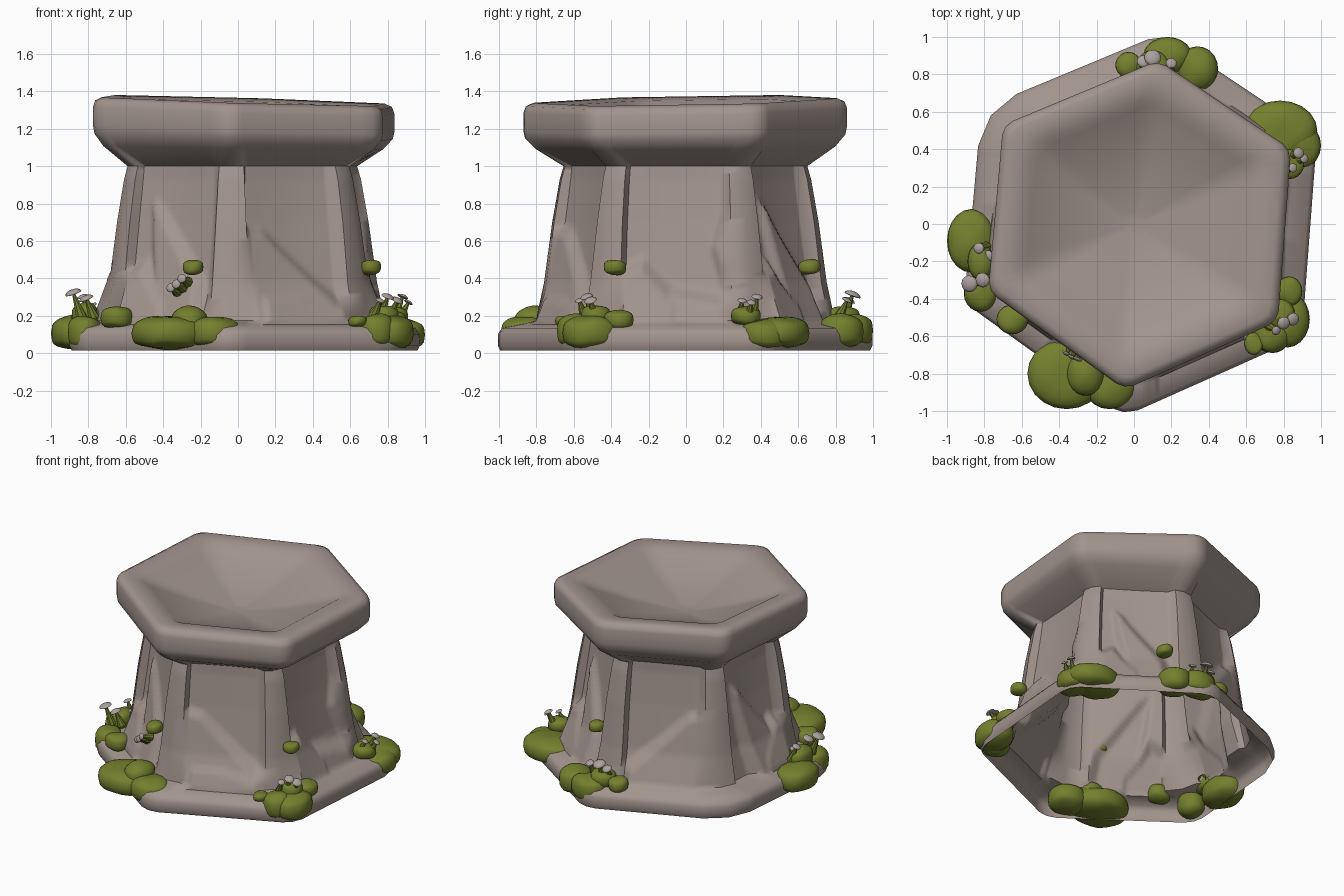
import bpy, bmesh, math
from mathutils import Vector, Matrix

cube = bpy.data.objects.get("Cube")
if cube:
    bpy.data.objects.remove(cube)


def material(name, rgb):
    m = bpy.data.materials.new(name)
    m.use_nodes = True
    m.diffuse_color = (*rgb, 1)
    m.node_tree.nodes["Principled BSDF"].inputs["Base Color"].default_value = (*rgb, 1)
    return m


STONE = material("warm grey stone", (0.36, 0.297, 0.268))
MOSS = material("moss green", (0.175, 0.215, 0.027))
CAP = material("pale mushroom", (0.41, 0.355, 0.345))


def finish(name, bm, mat, angle=40):
    bmesh.ops.recalc_face_normals(bm, faces=bm.faces)
    me = bpy.data.meshes.new(name)
    bm.to_mesh(me)
    bm.free()
    me.materials.append(mat)
    ob = bpy.data.objects.new(name, me)
    bpy.context.collection.objects.link(ob)
    bpy.ops.object.select_all(action="DESELECT")
    ob.select_set(True)
    bpy.context.view_layer.objects.active = ob
    bpy.ops.object.shade_smooth_by_angle(angle=math.radians(angle))


# Irregular hexagon shared by every level: front corner first, counter-clockwise
HEX = [Vector(p) for p in ((-.05, -.885), (.77, -.52), (.84, .4),
                           (.13, .875), (-.7, .53), (-.78, -.36))]

# Broken rock slabs standing out of the recessed faces: outline (along, height)
BIG = [(.1, .7), (.3, .66), (.85, .27), (.85, 0), (.1, 0)]
LEFT = [(.05, 0), (.08, .45), (.28, .52), (.58, .28), (.6, 0)]
TALL = [(.24, .84), (.36, .78), (.76, .4), (.85, 0), (.38, 0)]
LOW = [(.1, 0), (.16, .37), (.5, .36), (.88, .3), (.92, 0)]
SHARD = [(.72, .56), (.84, .85), (.92, .4), (.8, .3)]


def flip(shape):
    return [(1 - t, z) for t, z in reversed(shape)]


SLABS = [
    [(BIG, .06), (LOW, .08)],
    [(LOW, .06), (LEFT, .07), (SHARD, .05)],
    [(TALL, .07), (LEFT, .08)],
    [(flip(BIG), .06), (SHARD, .05)],
    [(TALL, .07), (flip(LEFT), .08)],
    [(LEFT, .08), (TALL, .06)],
]


def slab_height(face, t, z):
    """Outward swelling of the rock face: the highest chamfered slab at a point."""
    best = 0
    for shape, thick in SLABS[face]:
        reach = thick * (1.25 - z)
        for (t0, z0), (t1, z1) in zip(shape, shape[1:] + shape[:1]):
            along = Vector(((t1 - t0) * .8, z1 - z0)).normalized()
            depth = along.y * (t - t0) * .8 - along.x * (z - z0)
            reach = min(reach, depth * .9)
        best = max(best, reach)
    return best


def ring(scale, z, cut, inset, blunt):
    """Blunted hexagon with faces recessed and broken between corner pillars."""
    pts = []
    cuts = [cut] * 4 + [cut * blunt, cut]
    for i in range(6):
        a, b, prev = HEX[i], HEX[(i + 1) % 6], HEX[i - 1]
        d = (b - a).normalized()
        n = Vector((d.y, -d.x))
        start, end = cuts[i], 1 - cuts[(i + 1) % 6]
        chamfer = (a.lerp(b, start) + a.lerp(prev, start)) / 2
        pts.append(chamfer.lerp(a, 0.4) * scale)
        pts.append(a.lerp(b, start) * scale)
        for j in range(31):
            t = start + .03 + (end - start - .1) * j / 30
            out = -inset * (1 + .2 * math.sin(math.pi * j / 30))
            if inset:
                out += slab_height(i, t, z)
            pts.append(a.lerp(b, t) * scale + n * out)
        pts.append(a.lerp(b, end) * scale)
    # The rim leans down towards the front left
    tilt = max(0, min(1, (z - 1) * 5))
    return [Vector((p.x, p.y, z + tilt * (.018 * p.y - .03 * p.x))) for p in pts]


# Body: plinth, recessed column, flared rim and shallow basin, open underneath
LEVELS = [(1.15, .015, .08, 0, 2.4), (1.165, .04, .08, 0, 2.4), (1.165, .1, .08, 0, 2.4),
          (1.14, .135, .08, 0, 2.4), (1.02, .155, .08, 0, 2), (.95, .175, .15, .03, 1),
          (.895, .38, .14, .05, 1), (.84, .7, .125, .055, 1), (.79, .93, .115, .045, 1),
          (.765, 1.0, .11, .03, 1), (.93, 1.1, .07, 0, 1), (.99, 1.16, .06, 0, 1),
          (1.0, 1.2, .06, 0, 1), (1.0, 1.3, .06, 0, 1), (.985, 1.335, .06, 0, 1),
          (.94, 1.352, .06, 0, 1), (.79, 1.335, .07, 0, 1), (.74, 1.31, .08, 0, 1.5),
          (.4, 1.22, .1, 0, 1), (.08, 1.16, .1, 0, 1)]
bm = bmesh.new()
rows = []
for lo, hi in zip(LEVELS, LEVELS[1:] + LEVELS[-1:]):
    steps = max(1, round((hi[1] - lo[1]) / .025)) if .17 < lo[1] < 1 else 1
    for s in range(steps):
        level = [p + (q - p) * s / steps for p, q in zip(lo, hi)]
        rows.append([bm.verts.new(p) for p in ring(*level)])
for lo, hi in zip(rows, rows[1:]):
    for j in range(len(lo)):
        k = (j + 1) % len(lo)
        bm.faces.new((lo[j], lo[k], hi[k], hi[j]))
bm.faces.new(rows[-1])
finish("stone_pedestal", bm, STONE, 50)


# Moss: clumps of soft, full lumps given as (x, y, z, radius x, radius y, radius z)
def moss(name, lumps):
    bm = bmesh.new()
    for x, y, z, rx, ry, rz in lumps:
        lump = bmesh.ops.create_icosphere(bm, subdivisions=3, radius=1)["verts"]
        for v in lump:
            v.co.z = math.copysign(abs(v.co.z) ** .6, v.co.z)
            v.co = Vector((x + rx * v.co.x, y + ry * v.co.y, z + rz * v.co.z))
            v.co.z = max(v.co.z, .02) + .006 * math.sin(v.co.x * 30) * math.cos(v.co.y * 27)
    finish(name, bm, MOSS, 60)


moss("moss_front", [(-.36, -.8, .11, .21, .19, .09), (-.13, -.86, .11, .14, .13, .085),
                    (-.26, -.8, .16, .1, .12, .09)])
moss("moss_right_side", [(-.87, -.09, .11, .13, .17, .09), (-.82, -.37, .11, .09, .1, .09),
                         (-.65, -.51, .19, .085, .08, .06), (-.82, -.2, .2, .07, .1, .07)])
moss("moss_left_front", [(.83, -.36, .18, .07, .08, .05), (.82, -.51, .11, .12, .15, .09),
                         (.74, -.59, .12, .1, .1, .09), (.64, -.64, .17, .05, .06, .03),
                         (.78, -.48, .19, .08, .08, .07)])
moss("moss_left_back", [(.78, .5, .11, .2, .16, .085), (.88, .42, .1, .12, .13, .08),
                        (.83, .32, .2, .08, .08, .05)])
moss("moss_back", [(-.03, .85, .18, .07, .07, .05), (.18, .9, .12, .13, .1, .09),
                   (.34, .83, .12, .11, .12, .09), (.1, .84, .19, .09, .09, .06)])
for k, (x, y) in enumerate(((-.24, -.65), (.71, -.38), (.28, .66))):
    moss(f"moss_tuft_{k}", [(x, y, .46, .055, .06, .04)])


# Mushrooms: thin mossy stems with flat domed caps
def mushroom(x, y, z, r, base, lean):
    top, foot = Vector((x, y, z)), Vector((x * lean, y * lean, base))
    axis = top - foot
    turn = axis.to_track_quat("Z", "Y").to_matrix().to_4x4()
    bm = bmesh.new()
    bmesh.ops.create_cone(bm, segments=8, radius1=.03, radius2=.008, depth=axis.length,
                          matrix=Matrix.Translation((top + foot) / 2) @ turn)
    finish("mushroom_stem", bm, MOSS)
    bm = bmesh.new()
    bmesh.ops.create_uvsphere(bm, u_segments=14, v_segments=8, radius=r)
    for v in bm.verts:
        v.co.z *= .5 if v.co.z > 0 else .12
    bm.transform(Matrix.Translation(top) @ turn)
    finish("mushroom_cap", bm, CAP, 50)


for x, y, z, r in ((-.88, -.32, .32, .045), (-.81, -.3, .29, .04), (-.83, -.13, .3, .03),
                   (-.78, -.17, .25, .03), (.8, -.53, .3, .035), (.85, -.51, .28, .035),
                   (.76, -.57, .28, .025), (.88, .38, .3, .03), (.91, .35, .27, .025),
                   (.85, .3, .28, .025), (.1, .89, .31, .045), (.05, .87, .28, .035),
                   (.2, .86, .28, .03)):
    mushroom(x, y, z, r, .19, .95)
for x, y, z in ((-.33, -.71, .37), (-.3, -.72, .4), (-.36, -.69, .35)):
    mushroom(x, y, z, .025, z - .02, .9)
